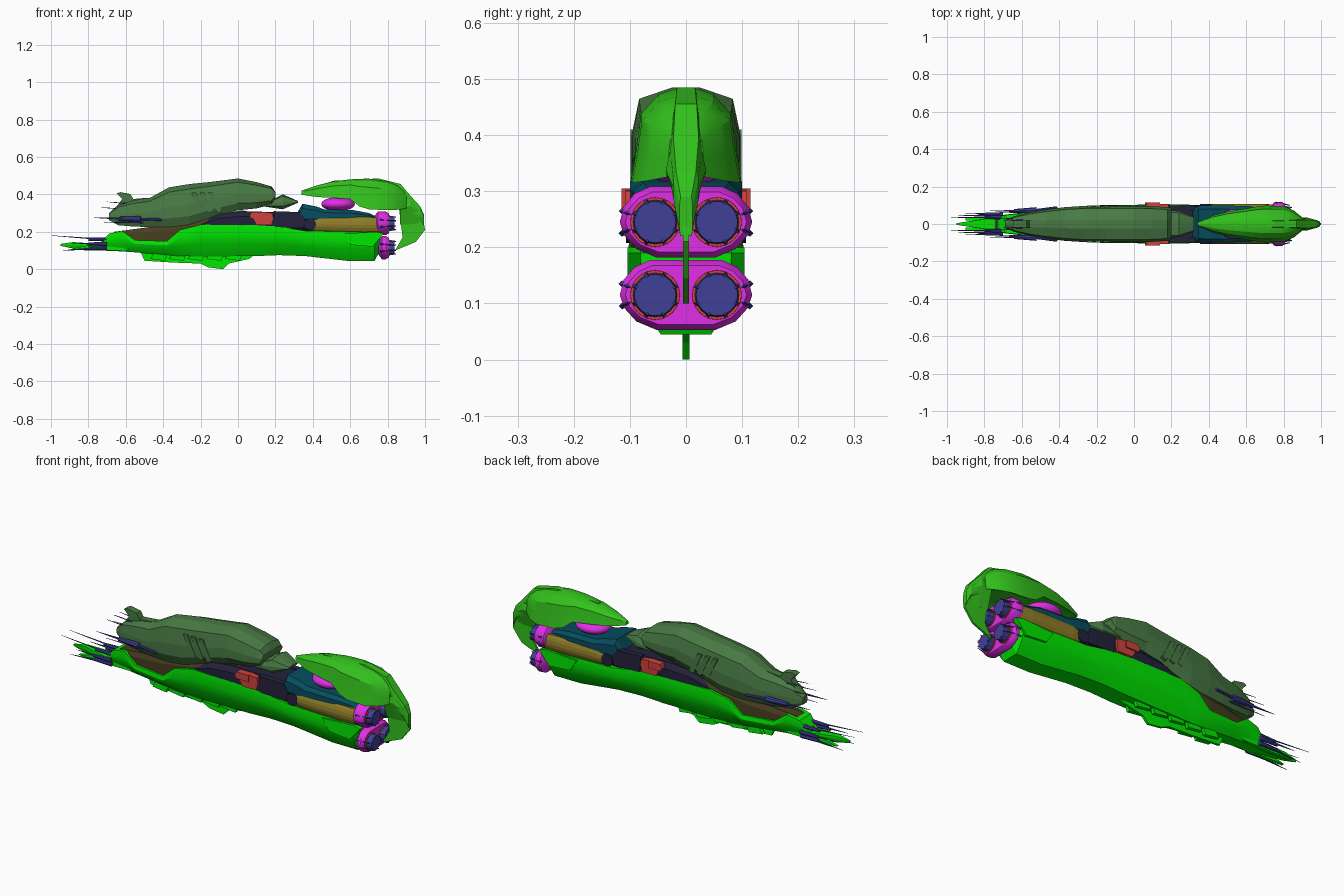
import bpy, bmesh, math
from mathutils import Vector


def material(name, r, g, b):
    m = bpy.data.materials.new(name)
    m.diffuse_color = [(c / 255) ** 2.2 for c in (r, g, b)] + [1]
    return m


BRIGHT = material("bright green", 4, 238, 8)
LEAF = material("leaf green", 54, 192, 34)
MOSS = material("moss green", 74, 121, 70)
PINK = material("magenta", 224, 50, 230)
BLUE = material("indigo", 66, 66, 150)
RED = material("red", 205, 68, 64)
GOLD = material("olive gold", 142, 124, 44)
TEAL = material("teal", 14, 78, 96)
NAVY = material("dark navy", 40, 38, 62)
BROWN = material("brown", 74, 64, 38)


def finish(name, bm, mat, smooth_angle=None):
    bmesh.ops.recalc_face_normals(bm, faces=bm.faces)
    me = bpy.data.meshes.new(name)
    bm.to_mesh(me)
    bm.free()
    me.materials.append(mat)
    ob = bpy.data.objects.new(name, me)
    bpy.context.collection.objects.link(ob)
    if smooth_angle:
        bpy.ops.object.select_all(action='DESELECT')
        ob.select_set(True)
        bpy.context.view_layer.objects.active = ob
        bpy.ops.object.shade_smooth_by_angle(angle=math.radians(smooth_angle))
    return ob


def loft(name, stations, shape, mat, y=0, smooth=None):
    """Skin stations (x, bottom, top, half width) with a mirrored half section (u, v)."""
    outline = list(shape) + [(-u, v) for u, v in reversed(shape) if u > 0]
    bm = bmesh.new()
    rings = [[bm.verts.new((x, y + u * w, z0 + v * (z1 - z0))) for u, v in outline]
             for x, z0, z1, w in stations]
    n = len(outline)
    for a, b in zip(rings, rings[1:]):
        for i in range(n):
            j = (i + 1) % n
            bm.faces.new((a[i], a[j], b[j], b[i]))
    bm.faces.new(rings[0])
    bm.faces.new(rings[-1])
    return finish(name, bm, mat, smooth)


def plate(name, profile, y0, y1, mat):
    """Extrude an x-z outline from y0 to y1."""
    bm = bmesh.new()
    f = bm.faces.new([bm.verts.new((x, y0, z)) for x, z in profile])
    ext = bmesh.ops.extrude_face_region(bm, geom=[f])['geom']
    bmesh.ops.translate(bm, vec=(0, y1 - y0, 0), verts=[e for e in ext if isinstance(e, bmesh.types.BMVert)])
    return finish(name, bm, mat)


def rod(name, a, b, r0, r1, mat, sides=8):
    """Cylinder or cone between two points."""
    a, b = Vector(a), Vector(b)
    bm = bmesh.new()
    bmesh.ops.create_cone(bm, cap_ends=True, segments=sides, radius1=r0, radius2=r1, depth=(b - a).length)
    bm.transform((b - a).to_track_quat('Z', 'Y').to_matrix().to_4x4())
    bmesh.ops.translate(bm, vec=(a + b) / 2, verts=bm.verts)
    return finish(name, bm, mat, 40 if sides > 8 else None)


HULL = [(0, 0), (.45, 0), (.85, .38), (1, .7), (.95, 1), (0, 1)]
CAP = [(0, 0), (.75, 0), (1, .22), (1, .5), (.86, .88), (.25, 1), (0, 1)]
SHELL = [(0, .1), (.7, .1), (1, 0), (.9, .35), (.82, .72), (.5, .93), (.15, 1), (0, 1)]
WEDGE = [(0, 0), (.15, 0), (1, .75), (.8, 1), (0, 1)]
BOX = [(0, 0), (.85, 0), (1, .2), (1, .75), (.8, 1), (0, 1)]
POD = [(0, 0), (.45, 0), (.75, .12), (.94, .32), (1, .5), (.94, .72), (.78, .9), (.55, 1), (0, 1)]

# Lower hull, core and the dark block between the hulls
loft("lower_hull", [(-.95, .125, .135, .004), (-.88, .11, .145, .015), (-.74, .1, .135, .036),
     (-.69, .098, .19, .05), (-.62, .095, .205, .058), (-.55, .09, .155, .068), (-.38, .075, .15, .085),
     (-.31, .07, .21, .092), (-.2, .068, .238, .1), (.1, .07, .235, .104), (.22, .075, .228, .104),
     (.36, .07, .205, .102), (.58, .045, .2, .1), (.73, .045, .195, .1), (.76, .1, .19, .09)],
     HULL, BRIGHT, smooth=25)
loft("core", [(-.74, .12, .14, .02), (-.66, .12, .2, .04), (-.4, .12, .235, .07),
     (-.2, .14, .275, .082), (.02, .15, .315, .085), (.1, .15, .3, .08)], BOX, BROWN)
loft("mid_block", [(-.2, .2, .25, .085), (-.1, .2, .295, .094), (.02, .2, .31, .098), (.2, .2, .305, .095),
     (.34, .2, .295, .09), (.38, .2, .27, .08)], BOX, NAVY)

# Keel fins and ventral fittings
plate("keel_fin", [(-.52, .09), (-.5, .045), (-.34, .035), (-.2, .03), (-.16, .01), (-.08, 0),
      (-.05, .03), (.06, .055), (.1, .085)], -.006, .006, BRIGHT)
for x in (-.44, -.34, -.24, -.14, -.04):
    for s in (-1, 1):
        plate("belly_fitting", [(x, .1), (x - .03, .055), (x + .05, .045), (x + .07, .1)],
              s * .02, s * .038, BRIGHT)

# Upper hull with crest and rear wedge
loft("upper_hull", [(-.69, .262, .3, .02), (-.64, .235, .345, .042), (-.56, .228, .368, .062),
     (-.47, .225, .382, .077), (-.37, .225, .437, .09), (-.26, .235, .455, .097), (-.15, .275, .466, .097),
     (0, .315, .485, .097), (.1, .325, .465, .095), (.18, .345, .442, .09), (.2, .385, .412, .084)],
     CAP, MOSS)
loft("rear_wedge", [(.14, .335, .35, .075), (.24, .32, .4, .07), (.32, .355, .365, .04)], CAP, MOSS)
plate("bow_crest", [(-.65, .33), (-.62, .375), (-.648, .405), (-.63, .412), (-.575, .402), (-.56, .375),
      (-.48, .382), (-.5, .34)], -.018, .018, MOSS)

# Tail shell, spine, tapering rear wedge and fin
loft("tail_shell", [(.34, .398, .42, .01), (.42, .386, .447, .045), (.5, .382, .468, .066),
     (.6, .374, .48, .083), (.65, .335, .483, .092), (.7, .32, .484, .098), (.8, .315, .47, .096),
     (.855, .318, .45, .072), (.9, .325, .415, .035)], SHELL, LEAF, smooth=25)
loft("tail_spine", [(.5, .42, .472, .012), (.75, .42, .485, .02), (.87, .34, .455, .024),
     (.92, .3, .395, .028), (.975, .27, .335, .022), (.995, .22, .29, .012)], BOX, LEAF)
loft("tail_wedge", [(.865, .24, .36, .034), (.92, .24, .37, .036), (.97, .24, .33, .022)], WEDGE, LEAF)
plate("tail_fin", [(.86, .33), (.92, .38), (.98, .32), (1, .21), (.95, .145), (.84, .1), (.88, .17),
      (.87, .25)], -.005, .005, LEAF)

# Teal saddle and magenta dome below the tail shell
loft("saddle", [(.31, .265, .29, .08), (.345, .25, .35, .098), (.42, .25, .335, .1), (.46, .25, .32, .1),
     (.62, .25, .315, .095), (.7, .25, .3, .08), (.74, .25, .28, .07)], BOX, TEAL)
bm = bmesh.new()
bmesh.ops.create_uvsphere(bm, u_segments=32, v_segments=16, radius=1)
bmesh.ops.scale(bm, vec=(.09, .078, .037), verts=bm.verts)
bmesh.ops.translate(bm, vec=(.535, 0, .348), verts=bm.verts)
finish("dome", bm, PINK, 60)

# Parts repeated on each side
for s in (-1, 1):
    for x in (-.25, -.205, -.16):
        plate("side_rib", [(x, .41), (x + .025, .41), (x + .075, .31), (x + .05, .3)],
              s * .08, s * .099, MOSS)
    loft("gold_tube", [(.38, .205, .27, .032), (.44, .2, .28, .038), (.68, .192, .28, .038),
         (.75, .195, .275, .034)], POD, GOLD, y=s * .07)
    rod("tube_joint", (.385, s * .05, .24), (.385, s * .107, .24), .032, .032, NAVY, 16)
    plate("side_strut", [(.19, .31), (.33, .305), (.36, .27), (.35, .22), (.2, .225)], s * .07, s * .1, NAVY)
    plate("upper_red_box", [(.06, .285), (.07, .305), (.14, .305), (.14, .27), (.07, .27)],
          s * .07, s * .115, RED)
    plate("rear_red_box", [(.14, .305), (.185, .3), (.19, .27), (.14, .27)], s * .07, s * .108, RED)
    plate("lower_red_box", [(.08, .27), (.19, .27), (.18, .235), (.1, .235)], s * .07, s * .108, RED)
    # Rear hull cheeks and bow prongs
    plate("hull_cheek", [(.56, .19), (.74, .2), (.78, .19), (.72, .12), (.6, .13)], s * .08, s * .104, BRIGHT)
    plate("bow_prong", [(-.9, .105), (-.82, .125), (-.72, .13), (-.6, .17), (-.5, .14), (-.6, .1), (-.8, .1)],
          s * .02, s * .036, BRIGHT)
    # Antenna spikes and their thicker mounts
    for tip, base, y, r in (((-.77, .275), (-.6, .27), .07, .007), ((-.72, .25), (-.5, .25), .062, .005),
                            ((-.74, .33), (-.58, .32), .03, .004), ((-.7, .36), (-.58, .35), .02, .004),
                            ((-1, .18), (-.76, .162), .035, .004), ((-.94, .1), (-.78, .11), .045, .006),
                            ((-.9, .14), (-.74, .135), .055, .006)):
        rod("antenna_spike", (base[0], s * y, base[1]), (tip[0], s * y, tip[1]), r, .0008, BLUE)
    rod("antenna_mount", (-.52, s * .074, .268), (-.64, s * .07, .27), .016, .01, BLUE)
    rod("antenna_arm", (-.41, s * .088, .265), (-.52, s * .074, .268), .007, .007, BLUE)
    for y, z in ((.035, .16), (.045, .112), (.052, .135)):
        rod("lower_mount", (-.7, s * y, z), (-.8, s * y, z), .011, .008, BLUE)

# Engine pods with red rims, long nozzles and blades
for zc, h, x0 in ((.245, .063, .728), (.115, .062, .75)):
    loft("engine_pod", [(x0, zc - h * .6, zc + h * .6, .085), (x0 + .02, zc - h, zc + h, .116),
         (.79, zc - h, zc + h, .118), (.806, zc - h * .85, zc + h * .85, .108)], POD, PINK, smooth=35)
    for s in (-1, 1):
        c = s * .055
        rod("nozzle_rim", (.79, c, zc), (.811, c, zc), .045, .044, RED, 24)
        rod("nozzle", (.79, c, zc), (.838, c, zc), .041, .037, BLUE, 24)
        for k in range(8):
            a = (k + .5) * math.pi / 4
            dy, dz = math.cos(a), math.sin(a)
            rod("nozzle_blade", (.795, c + .04 * dy, zc + .04 * dz), (.844, c + .036 * dy, zc + .036 * dz),
                .006, .003, BLUE, 4)
        # Slim blades lying on the outer pod flanks
        for dz in (-.02, .02):
            rod("pod_blade", (.76, s * .114, zc + dz), (.835, s * .1, zc + dz * .7), .006, .002, BLUE, 4)
